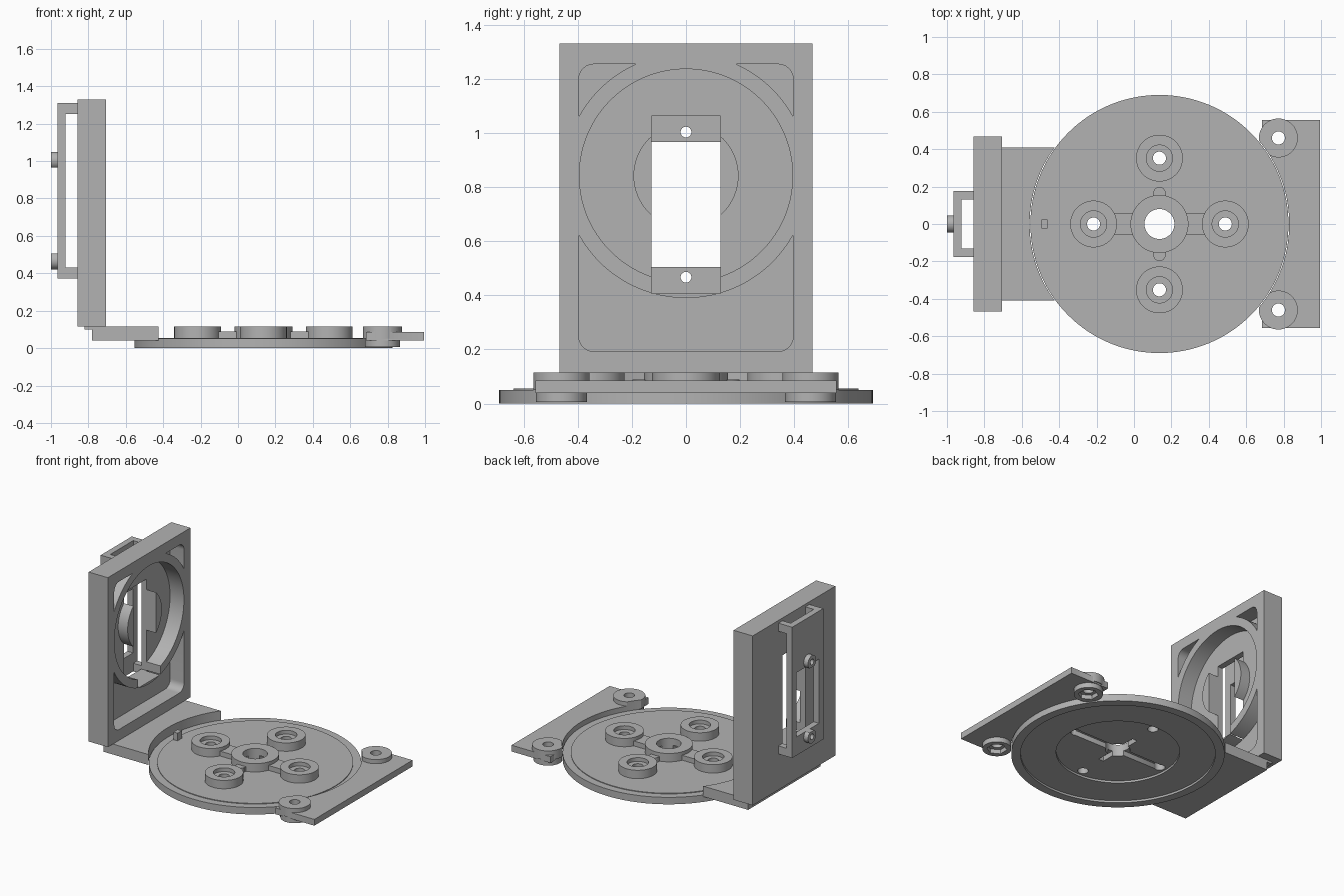
import bpy, bmesh, math
from mathutils import Matrix

cube = bpy.data.objects.get("Cube")
if cube:
    bpy.data.objects.remove(cube, do_unlink=True)

grey = bpy.data.materials.new("mid_grey_plastic")
grey.use_nodes = True
grey.diffuse_color = (0.45, 0.45, 0.45, 1)
grey.node_tree.nodes["Principled BSDF"].inputs["Base Color"].default_value = (0.45, 0.45, 0.45, 1)


def add_object(name, bm):
    mesh = bpy.data.meshes.new(name)
    bm.to_mesh(mesh)
    bm.free()
    mesh.materials.append(grey)
    obj = bpy.data.objects.new(name, mesh)
    bpy.context.collection.objects.link(obj)
    return obj


def box(name, x, y, z, corner=0):
    """Box from (min, max) ranges; corner rounds the edges that run along x."""
    bm = bmesh.new()
    bmesh.ops.create_cube(bm, size=1)
    for v in bm.verts:
        for i, (low, high) in enumerate((x, y, z)):
            v.co[i] = high if v.co[i] > 0 else low
    if corner:
        edges = [e for e in bm.edges if abs(e.verts[0].co.x - e.verts[1].co.x) > 0.001]
        bmesh.ops.bevel(bm, geom=edges, offset=corner, segments=6, profile=0.5, affect='EDGES')
    return add_object(name, bm)


def cylinder(name, a, b, radius, low, high, axis='Z', sides=64):
    """Cylinder at (x, y) along z, or at (y, z) along x."""
    bm = bmesh.new()
    bmesh.ops.create_cone(bm, cap_ends=True, segments=sides, radius1=radius,
                          radius2=radius, depth=high - low)
    mid = (low + high) / 2
    if axis == 'X':
        bm.transform(Matrix.Translation((mid, a, b)) @ Matrix.Rotation(math.pi / 2, 4, 'Y'))
    else:
        bm.transform(Matrix.Translation((a, b, mid)))
    return add_object(name, bm)


def combine(target, operation, *tools):
    for tool in tools:
        tool.hide_render = True
        mod = target.modifiers.new("combine", 'BOOLEAN')
        mod.operation = operation
        mod.solver = 'EXACT'
        mod.object = tool
        bpy.context.view_layer.objects.active = target
        bpy.ops.object.modifier_apply(modifier=mod.name)
        bpy.data.objects.remove(tool, do_unlink=True)


def join(target, *tools):
    combine(target, 'UNION', *tools)


def cut(target, *tools):
    combine(target, 'DIFFERENCE', *tools)


# Turntable disc with its hub, screw bosses and raised arms
CX, R = 0.136, 0.69
ARM = 0.352
spots = [(CX + ARM, 0), (CX - ARM, 0), (CX, ARM), (CX, -ARM)]
disc = cylinder("turntable_disc", CX, 0, R, 0, 0.05, sides=128)
cut(disc, cylinder("under_recess", CX, 0, 0.63, -0.1, 0.015, sides=128))
join(disc, cylinder("raised_floor", CX, 0, 0.637, 0.03, 0.055, sides=128))
cut(disc, cylinder("inner_recess", CX, 0, 0.4, -0.1, 0.03, sides=96))
join(disc,
     box("long_arm", (CX - ARM, CX + ARM), (-0.056, 0.056), (0.04, 0.09)),
     box("short_arm", (CX - 0.033, CX + 0.033), (-0.17, 0.17), (0.041, 0.089)),
     cylinder("hub", CX, 0, 0.155, 0.042, 0.115))
for s in (-1, 1):
    join(disc, cylinder("arm_end", CX, s * 0.165, 0.033, 0.043, 0.089, sides=24))
for x, y in spots:
    join(disc, cylinder("screw_boss", x, y, 0.125, 0.044, 0.115))
for x, y in spots:
    cut(disc, cylinder("counterbore", x, y, 0.07, 0.088, 0.2),
        cylinder("screw_hole", x, y, 0.035, -0.1, 0.2, sides=32))
cut(disc,
    box("long_slot", (CX - 0.35, CX + 0.35), (-0.03, 0.03), (-0.1, 0.066)),
    box("short_slot", (CX - 0.02, CX + 0.02), (-0.17, 0.17), (-0.1, 0.065)),
    cylinder("hub_hole", CX, 0, 0.08, -0.1, 0.2))
join(disc, box("index_peg", (-0.495, -0.463), (-0.024, 0.024), (0.04, 0.11)))


# Foot of the upright, curved to clear the disc
foot = box("upright_foot", (-0.78, -0.2), (-0.41, 0.41), (0.04, 0.115))
cut(foot, cylinder("foot_clearance", CX, 0, R + 0.004, -0.1, 0.3, sides=128))
box("upright_tongue", (-0.82, -0.75), (-0.41, 0.41), (0.1, 0.125))

# Side plate with two screw ears and nut pockets
plate = box("side_plate", (0.685, 0.995), (-0.556, 0.556), (0.04, 0.085))
cut(plate, cylinder("plate_clearance", CX, 0, R + 0.004, -0.1, 0.3, sides=128))
for s in (-1, 1):
    y = s * 0.46
    ear = cylinder("ear_top", 0.772, y, 0.104, 0.05, 0.115)
    join(ear, cylinder("ear_base", 0.772, y, 0.094, 0.005, 0.07))
    cut(ear, cylinder("ear_clearance", CX, 0, R + 0.004, -0.1, 0.3, sides=128))
    join(plate, ear)
    cut(plate, cylinder("nut_pocket", 0.772, y, 0.066, -0.1, 0.035, sides=6),
        cylinder("ear_hole", 0.772, y, 0.035, -0.1, 0.3, sides=32))

# Upright panel: rounded pocket crossed by a round housing
BACK, FRONT, FLOOR, CZ = -0.857, -0.705, -0.815, 0.842
panel = box("upright_panel", (BACK, FRONT), (-0.468, 0.468), (0.115, 1.33))
pocket = box("pocket", (FLOOR, -0.5), (-0.396, 0.396), (0.193, 1.254), corner=0.055)
cut(pocket, cylinder("housing_wall", 0, CZ, 0.452, -1, -0.4, 'X', 128))
cut(panel, pocket, cylinder("housing_bore", 0, CZ, 0.394, FLOOR, -0.5, 'X', 128))
join(panel, cylinder("round_boss", 0, CZ, 0.194, -0.84, -0.74, 'X'))
cut(panel, box("motor_slot", (-1.2, -0.5), (-0.128, 0.128), (0.407, 1.063)))

# Motor bracket standing off the back on four corner posts
bracket = box("motor_bracket", (-0.966, -0.922), (-0.176, 0.176), (0.372, 1.31))
for s in (-1, 1):
    for low, high in ((0.372, 0.43), (1.252, 1.31)):
        ends = sorted((s * 0.13, s * 0.176))
        join(bracket, box("corner_post", (-0.95, BACK + 0.002), ends, (low, high)))
for z in (0.467, 1.003):
    join(bracket, cylinder("screw_collar", 0, z, 0.046, -1, -0.94, 'X', 48))
cut(bracket, box("bracket_window", (-1.2, -0.9), (-0.128, 0.128), (0.505, 0.966)))
for z in (0.467, 1.003):
    cut(bracket, cylinder("bracket_hole", 0, z, 0.02, -1.2, -0.9, 'X', 32))

# Round walls smooth, hard edges kept
bpy.ops.object.select_all(action='DESELECT')
for obj in (disc, foot, plate, panel, bracket):
    obj.select_set(True)
bpy.context.view_layer.objects.active = disc
bpy.ops.object.shade_smooth_by_angle(angle=math.radians(30))
